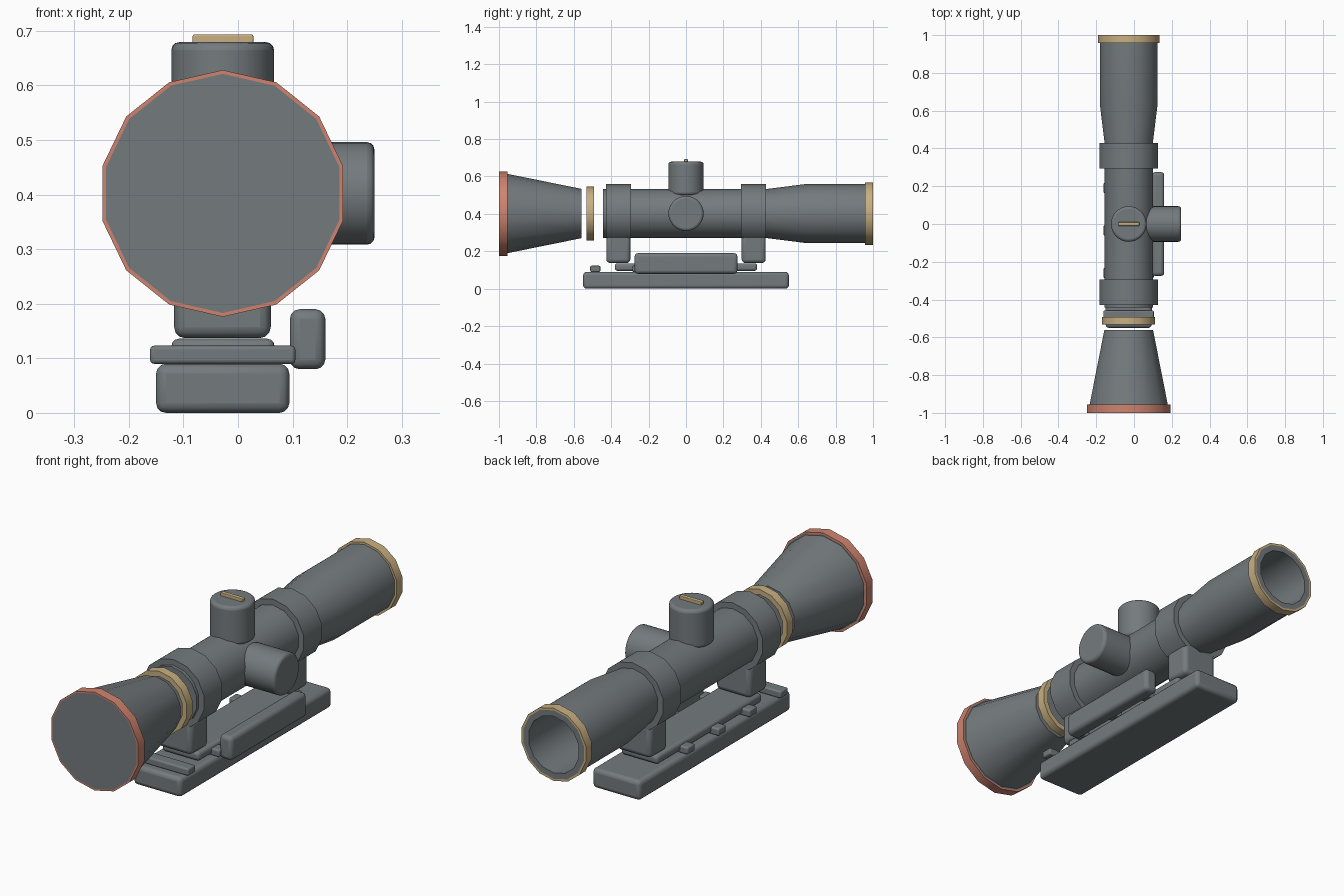
import bpy, bmesh, math
from mathutils import Vector, Matrix

cube = bpy.data.objects.get("Cube")
if cube:
    bpy.data.objects.remove(cube, do_unlink=True)

AX, AZ = -0.028, 0.402   # optical axis


def material(name, rgb):
    m = bpy.data.materials.new(name)
    m.use_nodes = True
    col = (*rgb, 1)
    m.diffuse_color = col
    bsdf = m.node_tree.nodes["Principled BSDF"]
    bsdf.inputs["Base Color"].default_value = col
    bsdf.inputs["Roughness"].default_value = 0.6
    return m


GREY = material("gunmetal grey", (0.175, 0.197, 0.207))
TAN = material("brass tan", (0.58, 0.43, 0.22))
RED = material("copper red", (0.62, 0.23, 0.16))


def finish(name, bm, mat, bevel=0, segments=3):
    """Turn a bmesh into a shaded object with an optional rounded edge."""
    bmesh.ops.recalc_face_normals(bm, faces=bm.faces)
    me = bpy.data.meshes.new(name)
    bm.to_mesh(me)
    bm.free()
    me.materials.append(mat)
    ob = bpy.data.objects.new(name, me)
    bpy.context.collection.objects.link(ob)
    bpy.ops.object.select_all(action='DESELECT')
    ob.select_set(True)
    bpy.context.view_layer.objects.active = ob
    bpy.ops.object.shade_smooth_by_angle(angle=math.radians(32))
    if bevel:
        mod = ob.modifiers.new("rounded edges", 'BEVEL')
        mod.width = bevel
        mod.segments = segments
        mod.limit_method = 'ANGLE'
        mod.angle_limit = math.radians(40)
    return ob


def lathe(name, profile, mat, sides=14, cut=None):
    """Revolve (radius, y) points about the optical axis."""
    bm = bmesh.new()
    rings = []
    for r, y in profile:
        rings.append([bm.verts.new((AX + r * math.sin(a), y, AZ + r * math.cos(a)))
                      for a in (2 * math.pi * i / sides for i in range(sides))])
    for a, b in zip(rings, rings[1:]):
        for i in range(sides):
            j = (i + 1) % sides
            bm.faces.new((a[i], a[j], b[j], b[i]))
    bmesh.ops.remove_doubles(bm, verts=bm.verts, dist=1e-5)
    if cut is not None:
        bmesh.ops.bisect_plane(bm, geom=bm.verts[:] + bm.edges[:] + bm.faces[:],
                               plane_co=(0, 0, cut), plane_no=(0, 0, -1), clear_outer=True)
    return finish(name, bm, mat)


def box(name, x, y, z, mat, bevel):
    """Rounded box from its extents."""
    bm = bmesh.new()
    bmesh.ops.create_cube(bm, size=1)
    lo, hi = Vector((x[0], y[0], z[0])), Vector((x[1], y[1], z[1]))
    bmesh.ops.scale(bm, vec=hi - lo, verts=bm.verts)
    bmesh.ops.translate(bm, vec=(lo + hi) / 2, verts=bm.verts)
    return finish(name, bm, mat, bevel)


def knob(name, centre, radius, depth, turn):
    """Round adjustment turret."""
    bm = bmesh.new()
    bmesh.ops.create_cone(bm, cap_ends=True, segments=32, radius1=radius, radius2=radius,
                          depth=depth, matrix=Matrix.Translation(centre) @ turn)
    return finish(name, bm, GREY, 0.014)


# Objective bell with its rim
lathe("objective_bell", [(0, -1), (0.219, -1), (0.219, -0.955), (0.212, -0.955),
                         (0.132, -0.56), (0, -0.56)], GREY)
lathe("objective_rim", [(0.219, -1), (0.226, -1), (0.226, -0.955),
                        (0.205, -0.955), (0.219, -1)], RED)

# Separate focus ring
lathe("focus_ring", [(0.12, -0.533), (0.144, -0.533), (0.144, -0.492),
                     (0.12, -0.492), (0.12, -0.533)], TAN)

# Main tube with hollow eyepiece
lathe("main_tube", [(0, -0.443), (0.131, -0.443), (0.131, 0.43), (0.157, 0.635),
                    (0.157, 1), (0.13, 1), (0.13, 0.64), (0, 0.64)], GREY)
lathe("eyepiece_rim", [(0.157, 0.957), (0.167, 0.957), (0.167, 1),
                       (0.157, 1), (0.157, 0.957)], TAN)

# Mounting clamps and feet
for end, s in (("front", -1), ("rear", 1)):
    lathe(end + "_clamp", [(0.13, s * 0.295), (0.158, s * 0.295), (0.158, s * 0.428),
                           (0.13, s * 0.428)], GREY, cut=0.272)
    box(end + "_foot", (-0.117, 0.06), sorted((s * 0.298, s * 0.426)), (0.137, 0.29), GREY, 0.02)

# Adjustment turrets
knob("top_turret", (AX, 0, 0.59), 0.094, 0.178, Matrix.Identity(4))
knob("left_turret", (0.155, 0, AZ), 0.094, 0.19, Matrix.Rotation(math.pi / 2, 4, 'Y'))
box("turret_slot_bar", (-0.083, 0.028), (-0.01, 0.01), (0.67, 0.693), TAN, 0.003)

# Rail base, upper plate, cross bars and locking lever
box("rail_base", (-0.15, 0.094), (-0.55, 0.55), (0, 0.09), GREY, 0.018)
box("upper_plate", (-0.122, 0.067), (-0.38, 0.38), (0.095, 0.136), GREY, 0.014)
for i in range(4):
    y = -0.485 + 0.225 * i
    box("cross_bar_%d" % (i + 1), (-0.161, 0.105), (y - 0.027, y + 0.027),
        (0.09, 0.123), GREY, 0.007)
box("locking_lever", (0.095, 0.16), (-0.275, 0.275), (0.08, 0.19), GREY, 0.018)
